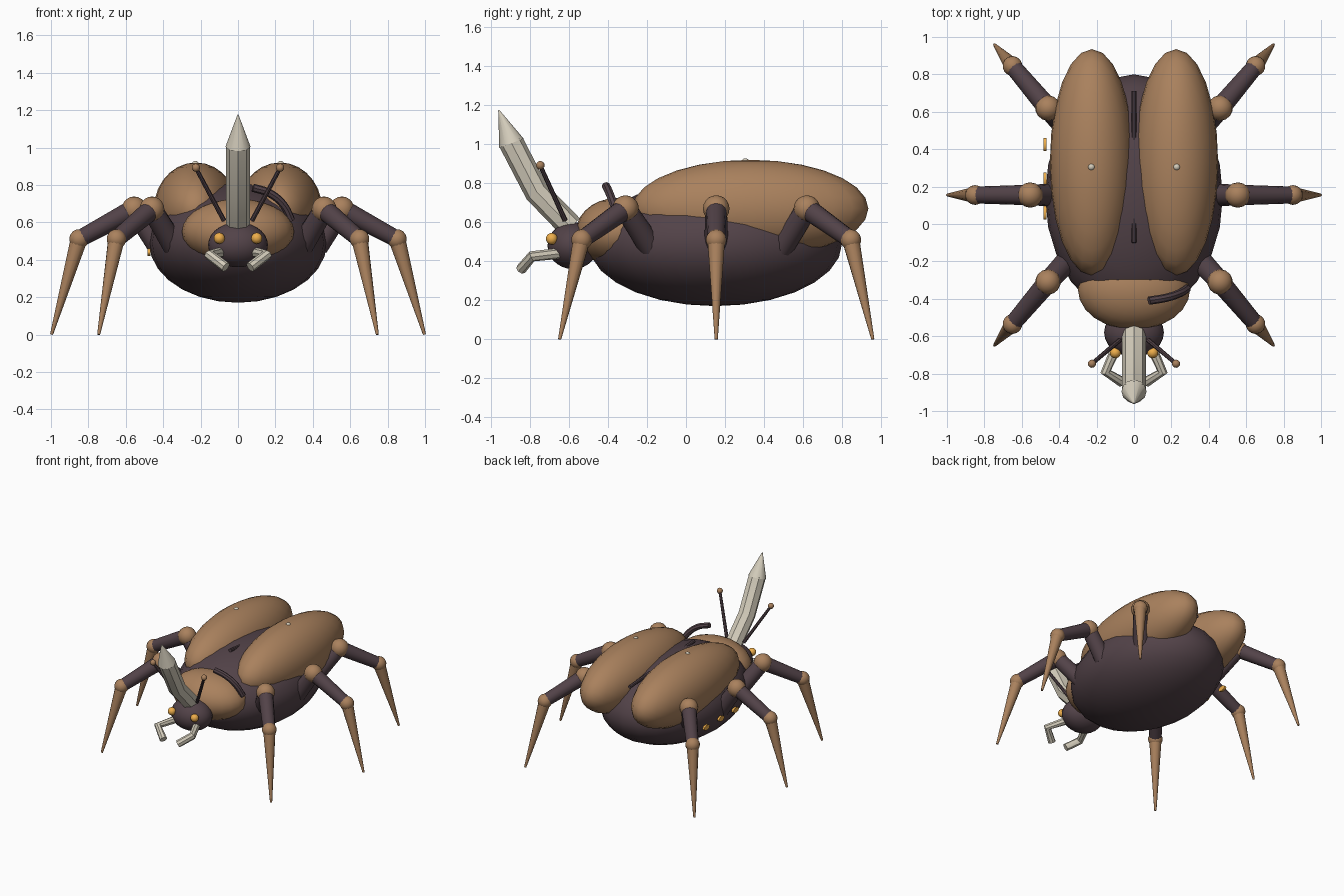
import bpy, math
from mathutils import Vector

if "Cube" in bpy.data.objects:
    bpy.data.objects.remove(bpy.data.objects["Cube"])


def material(name, rgb):
    m = bpy.data.materials.new(name)
    m.diffuse_color = (*rgb, 1)
    m.use_nodes = True
    m.node_tree.nodes["Principled BSDF"].inputs["Base Color"].default_value = m.diffuse_color
    return m


SHELL = material("shell_brown", (0.40, 0.22, 0.11))
DARK = material("dark_chitin", (0.085, 0.055, 0.065))
PALE = material("pale_horn", (0.66, 0.61, 0.50))
AMBER = material("amber", (0.85, 0.42, 0.07))


def finish(name, mat):
    ob = bpy.context.object
    ob.name = name
    ob.data.materials.append(mat)
    bpy.ops.object.shade_smooth_by_angle(angle=math.radians(40))
    return ob


def ball(name, loc, size, mat, seg=24, rings=14):
    bpy.ops.mesh.primitive_uv_sphere_add(segments=seg, ring_count=rings, radius=1, location=loc)
    bpy.context.object.scale = size if isinstance(size, tuple) else (size,) * 3
    bpy.ops.object.transform_apply(location=False, rotation=False, scale=True)
    return finish(name, mat)


def rod(name, a, b, r1, r2, mat, sides=12):
    a, b = Vector(a), Vector(b)
    d = b - a
    bpy.ops.mesh.primitive_cone_add(vertices=sides, radius1=r1, radius2=r2,
                                    depth=d.length, location=(a + b) / 2)
    bpy.context.object.rotation_euler = d.to_track_quat('Z', 'Y').to_euler()
    return finish(name, mat)


def tube(name, pts, r, mat, kind='POLY'):
    cu = bpy.data.curves.new(name, 'CURVE')
    cu.dimensions = '3D'
    cu.bevel_depth, cu.bevel_resolution, cu.use_fill_caps = r, 2, True
    if kind == 'POLY':
        sp = cu.splines.new('POLY')
        sp.points.add(len(pts) - 1)
        for p, co in zip(sp.points, pts):
            p.co = (*co, 1)
    else:
        cu.resolution_u = 5
        sp = cu.splines.new('BEZIER')
        sp.bezier_points.add(len(pts) - 1)
        for p, co in zip(sp.bezier_points, pts):
            p.co = co
            p.handle_left_type = p.handle_right_type = 'AUTO'
    ob = bpy.data.objects.new(name, cu)
    bpy.context.collection.objects.link(ob)
    bpy.ops.object.select_all(action='DESELECT')
    ob.select_set(True)
    bpy.context.view_layer.objects.active = ob
    bpy.ops.object.convert(target='MESH')
    return finish(name, mat)


# Body masses
ball("abdomen", (0, 0.15, 0.49), (0.475, 0.65, 0.32), DARK)
ball("thorax_shield", (0, -0.35, 0.55), (0.30, 0.215, 0.175), SHELL)
ball("head", (0, -0.58, 0.48), (0.16, 0.13, 0.12), DARK)

# Horn with pointed tip
tube("horn", [(0, -0.59, 0.575), (0, -0.765, 0.755), (0, -0.897, 1.01)], 0.064, PALE)
rod("horn_tip", (0, -0.895, 1.005), (0, -0.96, 1.175), 0.067, 0.003, PALE)

# Wing seam and the one-sided ridge over the shield
rod("wing_seam", (0, -0.1, 0.80), (0, 0.71, 0.742), 0.013, 0.013, DARK, 8)
tube("shield_ridge", [(0.08, -0.41, 0.785), (0.17, -0.395, 0.755),
                      (0.245, -0.37, 0.69), (0.285, -0.345, 0.61)], 0.022, DARK, 'BEZIER')

# Breathing pores on the left flank
for i, y in enumerate((0.06, 0.24, 0.425)):
    pore = rod(f"breathing_pore_{i + 1}", (-0.483, y, 0.44), (-0.467, y, 0.44), 1, 1, AMBER, 10)
    pore.scale = (0.02, 0.035, 1)
    # keep the long axis along y
    pore.rotation_euler = (0, math.pi / 2, 0)

# Legs: hip root, hip, knee, foot
LEGS = {
    "front": ((0.34, -0.18, 0.47), (0.46, -0.31, 0.67), (0.65, -0.535, 0.51), (0.745, -0.648, 0)),
    "middle": ((0.42, 0.155, 0.47), (0.555, 0.155, 0.67), (0.85, 0.155, 0.51), (0.997, 0.155, 0)),
    "rear": ((0.34, 0.49, 0.47), (0.46, 0.62, 0.67), (0.65, 0.845, 0.51), (0.745, 0.958, 0)),
}

for side, s in (("right", 1), ("left", -1)):
    def mx(p):
        return (s * p[0], p[1], p[2])

    # Wing case and its highlight stud
    ball(f"{side}_wing_case", mx((0.225, 0.33, 0.67)), (0.225, 0.605, 0.25), SHELL)
    ball(f"{side}_wing_stud", mx((0.228, 0.305, 0.908)), 0.02, PALE, 12, 8)

    # Face details
    ball(f"{side}_eye", mx((0.1, -0.688, 0.515)), 0.03, AMBER, 14, 10)
    tube(f"{side}_mandible", [mx((0.09, -0.65, 0.44)), mx((0.152, -0.79, 0.425)),
                              mx((0.065, -0.845, 0.36))], 0.028, PALE)
    rod(f"{side}_antenna", mx((0.075, -0.62, 0.61)), mx((0.225, -0.747, 0.89)), 0.013, 0.011, DARK, 8)
    ball(f"{side}_antenna_tip", mx((0.225, -0.747, 0.892)), 0.022, SHELL, 12, 8)

    # Legs
    for leg, joints in LEGS.items():
        root, hip, knee, foot = (mx(p) for p in joints)
        n = f"{side}_{leg}_leg"
        rod(n + "_root", root, hip, 0.062, 0.055, DARK)
        ball(n + "_hip", hip, 0.068, SHELL, 14, 10)
        rod(n + "_thigh", hip, knee, 0.055, 0.045, DARK)
        ball(n + "_knee", knee, 0.053, SHELL, 14, 10)
        rod(n + "_shin", knee, foot, 0.045, 0.008, SHELL)
